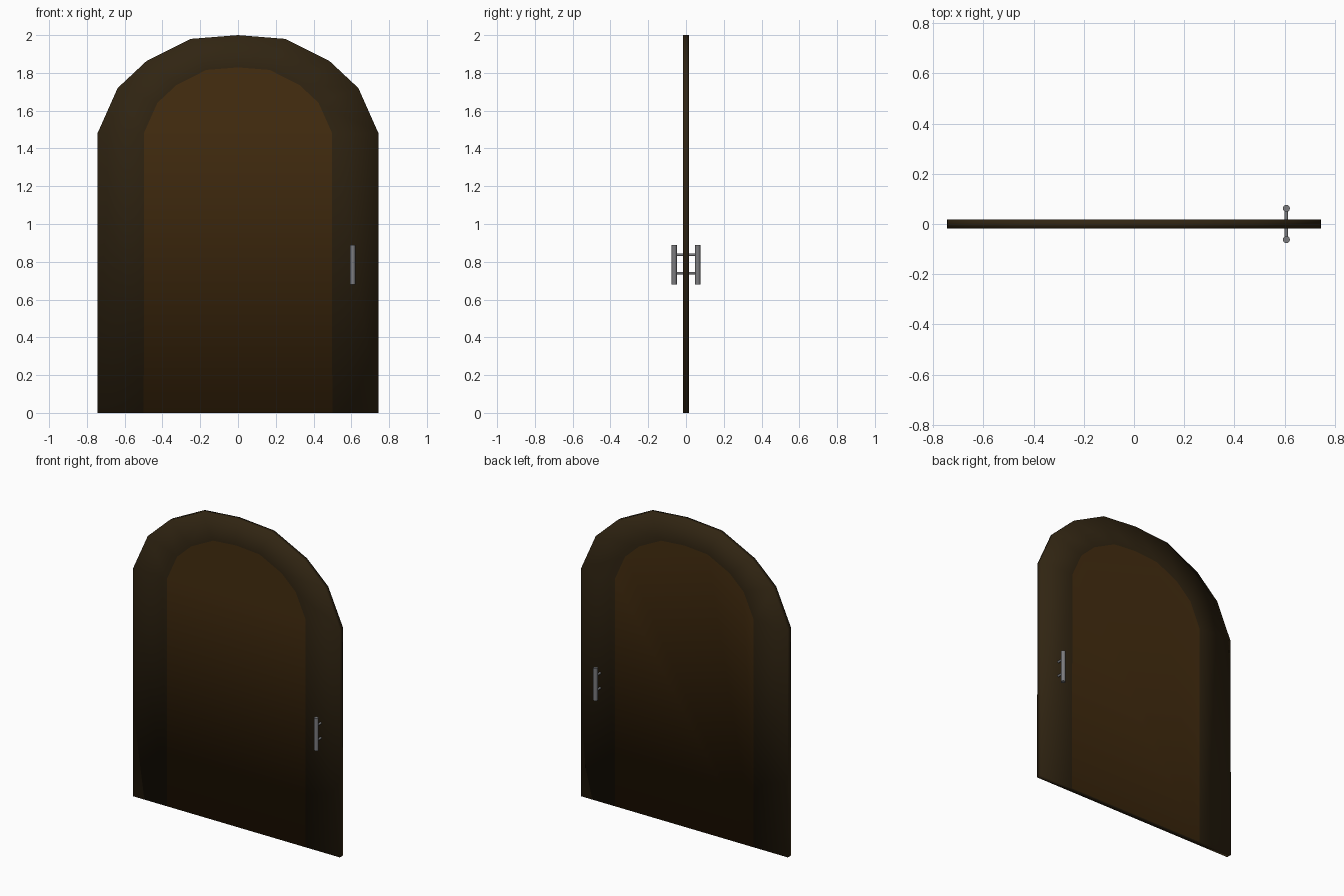
import bpy, bmesh, math
from mathutils import Matrix

if "Cube" in bpy.data.objects:
    bpy.data.objects.remove(bpy.data.objects["Cube"])


def material(name, rgb):
    m = bpy.data.materials.new(name)
    m.diffuse_color = (*rgb, 1)
    m.use_nodes = True
    m.node_tree.nodes["Principled BSDF"].inputs["Base Color"].default_value = m.diffuse_color
    return m


frame_mat = material("dark_wood", (0.030, 0.018, 0.006))
panel_mat = material("brown_wood", (0.058, 0.026, 0.005))
metal_mat = material("grey_metal", (0.20, 0.20, 0.21))

HALF = 0.017      # half the door thickness
SPRING = 1.482    # height where the arch begins
right = [(0.745, 0), (0.743, SPRING), (0.637, 1.72), (0.485, 1.862), (0.25, 1.98)]
outer = right + [(0, 2.0)] + [(-x, z) for x, z in reversed(right)]
# The panel is the same arch, two thirds as large
inner = [(x * 0.67, max(0, SPRING + (z - SPRING) * 0.67) if z > 0 else 0) for x, z in outer]

# Door: frame band and panel on both sides, closed by a rim
bm = bmesh.new()
loops = {}
for s in (-1, 1):
    o = [bm.verts.new((x, s * HALF, z)) for x, z in outer]
    i = [bm.verts.new((x, s * HALF, z)) for x, z in inner]
    loops[s] = o, i
    for k in range(len(o) - 1):
        bm.faces.new((o[k], o[k + 1], i[k + 1], i[k]))
    bm.faces.new(i).material_index = 1
(fo, fi), (bo, bi) = loops[-1], loops[1]
for k in range(len(fo) - 1):
    bm.faces.new((fo[k], fo[k + 1], bo[k + 1], bo[k]))
for a, b, c, d in ((fo[0], fi[0], bi[0], bo[0]), (fi[0], fi[-1], bi[-1], bi[0]),
                   (fi[-1], fo[-1], bo[-1], bi[-1])):
    bm.faces.new((a, b, c, d))
bmesh.ops.recalc_face_normals(bm, faces=bm.faces)
for f in bm.faces:
    f.smooth = True
mesh = bpy.data.meshes.new("door")
bm.to_mesh(mesh)
bm.free()
mesh.materials.append(frame_mat)
mesh.materials.append(panel_mat)
bpy.context.collection.objects.link(bpy.data.objects.new("door", mesh))


def rod(name, loc, radius, length, rot=(0, 0, 0)):
    bpy.ops.mesh.primitive_cylinder_add(vertices=16, radius=radius, depth=length,
                                        location=loc, rotation=rot)
    ob = bpy.context.object
    ob.name = name
    ob.data.materials.append(metal_mat)
    bpy.ops.object.shade_smooth_by_angle(angle=math.radians(40))


# Pull handles on both sides, joined by two rods through the door
HX = 0.607
for s, side in ((-1, "front"), (1, "back")):
    rod(side + "_handle", (HX, s * 0.062, 0.784), 0.014, 0.21)
for z, place in ((0.837, "upper"), (0.74, "lower")):
    rod(place + "_handle_rod", (HX, 0, z), 0.007, 0.124, (math.pi / 2, 0, 0))
